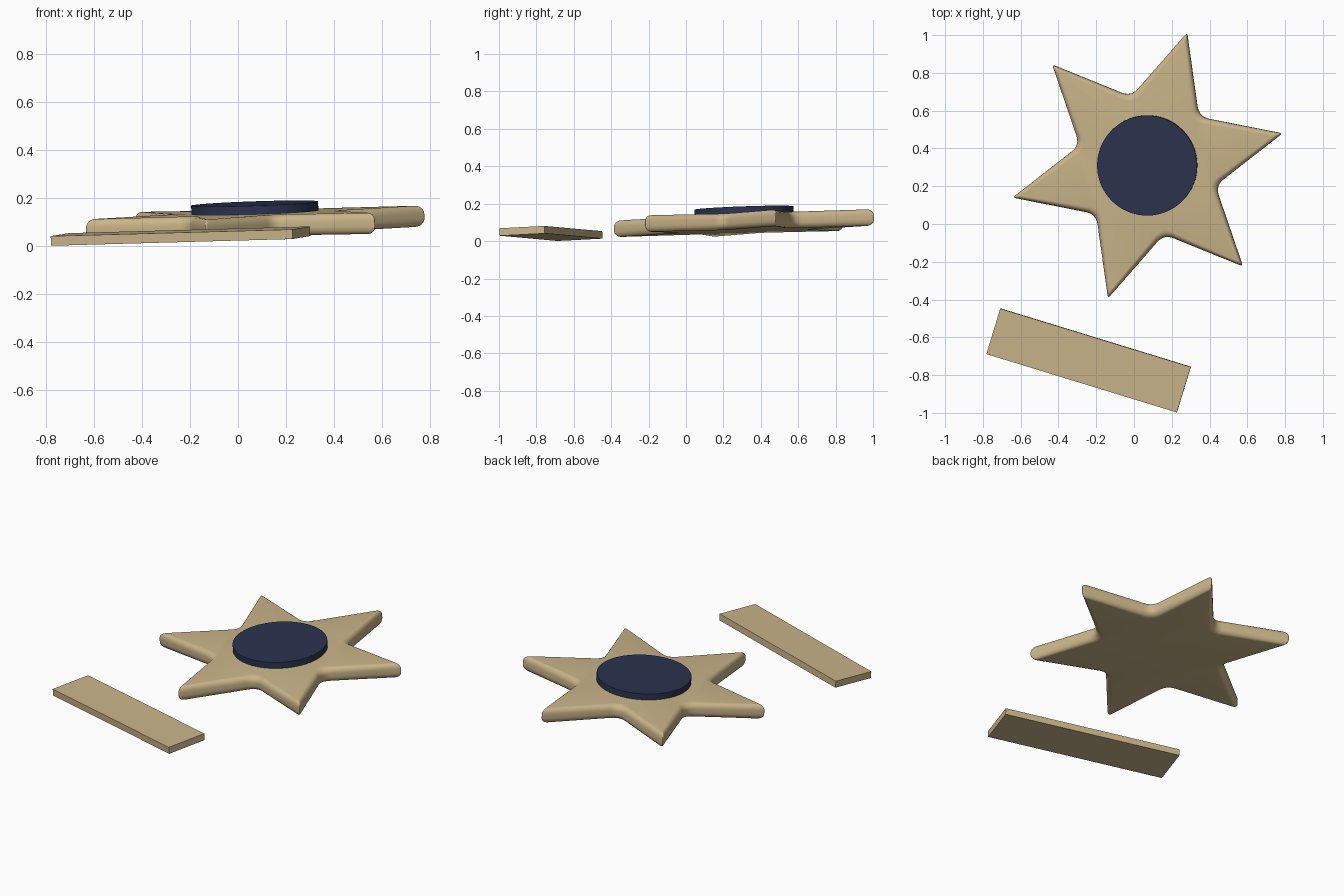
import bpy, bmesh, math
from mathutils import Matrix, Vector

if "Cube" in bpy.data.objects:
    bpy.data.objects.remove(bpy.data.objects["Cube"])


def material(name, rgb):
    m = bpy.data.materials.new(name)
    m.use_nodes = True
    m.diffuse_color = (*rgb, 1)
    m.node_tree.nodes["Principled BSDF"].inputs["Base Color"].default_value = (*rgb, 1)
    return m


sand = material("sand", (0.59, 0.46, 0.25))
navy = material("navy", (0.024, 0.034, 0.08))


def finish(name, bm, mat, location, slope, turn):
    """Turn the part about z, tilt it to the given slope and place it."""
    bmesh.ops.recalc_face_normals(bm, faces=bm.faces)
    mesh = bpy.data.meshes.new(name)
    bm.to_mesh(mesh)
    bm.free()
    mesh.materials.append(mat)
    ob = bpy.data.objects.new(name, mesh)
    bpy.context.collection.objects.link(ob)
    normal = Vector((-slope[0], -slope[1], 1))
    tilt = Vector((0, 0, 1)).rotation_difference(normal).to_matrix().to_4x4()
    ob.matrix_world = (Matrix.Translation(location) @ tilt
                       @ Matrix.Rotation(math.radians(turn), 4, "Z"))
    bpy.ops.object.select_all(action="DESELECT")
    ob.select_set(True)
    bpy.context.view_layer.objects.active = ob
    bpy.ops.object.shade_smooth_by_angle(angle=math.radians(35))


def star_outline(tip, valley, points=6, steps=6):
    """Star polygon with softened tips and rounder valleys."""
    n = points * 2
    corners = [Vector((math.cos(i * math.pi / points), math.sin(i * math.pi / points)))
               * (valley if i % 2 else tip) for i in range(n)]
    out = []
    for i, c in enumerate(corners):
        cut = 0.055 if i % 2 else 0.02
        a = c + (corners[i - 1] - c).normalized() * cut
        b = c + (corners[(i + 1) % n] - c).normalized() * cut
        for k in range(steps + 1):
            t = k / steps
            out.append(a * (1 - t) ** 2 + c * 2 * t * (1 - t) + b * t ** 2)
    return out


# Star: stacked outlines with rounded upper and lower rims
half, rim = 0.044, 0.034
levels = []
for k in range(7):
    a = math.pi / 2 * k / 6
    levels.append((half - rim + rim * math.sin(a), rim * (1 - math.cos(a))))
levels = [(-z, d) for z, d in reversed(levels)] + levels
bm = bmesh.new()
rings = [[bm.verts.new((p.x, p.y, z)) for p in star_outline(0.735 - 1.2 * d, 0.375 - 1.2 * d)]
         for z, d in levels]
for low, high in zip(rings, rings[1:]):
    for i in range(len(low)):
        j = (i + 1) % len(low)
        bm.faces.new((low[i], low[j], high[j], high[i]))
bm.faces.new(rings[0])
bm.faces.new(rings[-1])
finish("star_body", bm, sand, (0.072, 0.31, 0.096), (0.033, 0.035), 13.4)

# Round disc resting on the star
bm = bmesh.new()
bmesh.ops.create_cone(bm, cap_ends=True, segments=64, radius1=0.265, radius2=0.265, depth=0.038)
finish("centre_disc", bm, navy, (0.07, 0.31, 0.158), (0.034, 0.035), 0)

# Separate flat plank in front
bm = bmesh.new()
bmesh.ops.create_cube(bm, size=1)
bmesh.ops.scale(bm, vec=(1.055, 0.252, 0.04), verts=bm.verts)
finish("plank", bm, sand, (-0.24, -0.722, 0.041), (0.04, 0.04), -17)
